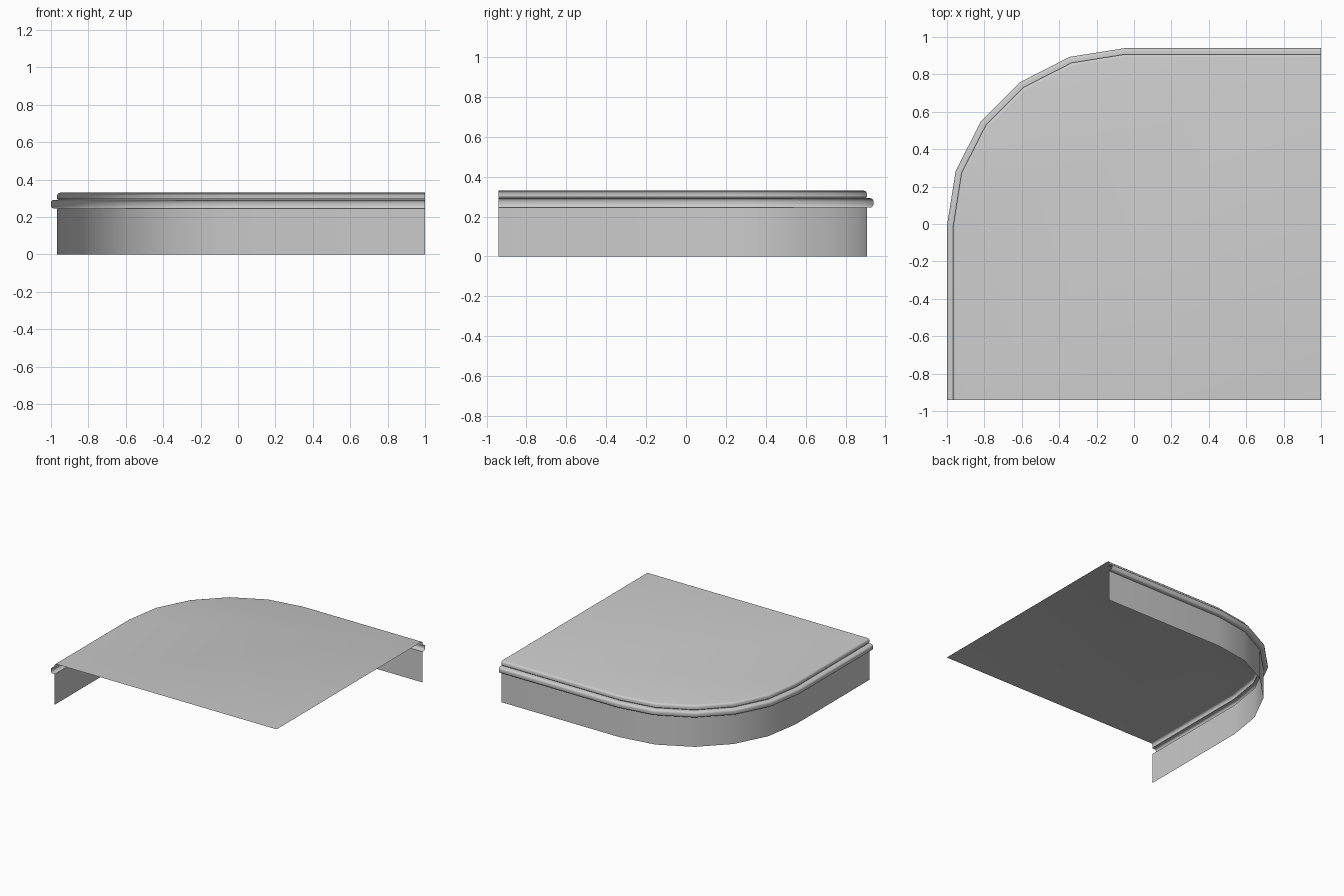
import bpy, bmesh, math

if "Cube" in bpy.data.objects:
    bpy.data.objects.remove(bpy.data.objects["Cube"])

CX, CY, R = -0.05, -0.01, 0.917   # corner centre and wall radius
SEGMENTS = 5
END_X, END_Y = 1.0, -0.94


def path(offset, z):
    """Outline of two straight runs joined by a faceted corner."""
    r = R + offset
    pts = [(CX - r, END_Y, z)]
    for i in range(SEGMENTS + 1):
        a = math.radians(90 * i / SEGMENTS)
        pts.append((CX - r * math.cos(a), CY + r * math.sin(a), z))
    pts.append((END_X, CY + r, z))
    return pts


def finish(bm, name):
    mesh = bpy.data.meshes.new(name)
    bm.to_mesh(mesh)
    bm.free()
    obj = bpy.data.objects.new(name, mesh)
    bpy.context.collection.objects.link(obj)
    bpy.ops.object.select_all(action='DESELECT')
    obj.select_set(True)
    bpy.context.view_layer.objects.active = obj
    bpy.ops.object.shade_smooth_by_angle(angle=math.radians(40))
    return obj


def sweep(name, profile, capped=False):
    bm = bmesh.new()
    rows = [[bm.verts.new(p) for p in path(o, z)] for o, z in profile]
    for low, high in zip(rows, rows[1:]):
        for i in range(len(low) - 1):
            bm.faces.new((low[i + 1], low[i], high[i], high[i + 1]))
    if capped:
        corner = bm.verts.new((END_X, END_Y, profile[-1][1]))
        bm.faces.new([corner] + rows[-1][::-1])
    return finish(bm, name)


def arc(o, z, r, start, end, steps=3):
    return [(o + r * math.cos(math.radians(start + (end - start) * i / steps)),
             z + r * math.sin(math.radians(start + (end - start) * i / steps)))
            for i in range(steps + 1)]


# Plain vertical wall
sweep("wall", [(0, 0), (0, 0.245)])

# Rounded moulding standing out from the wall
sweep("moulding", [(0, 0.245)] + arc(0.017, 0.261, 0.016, -90, 0)
      + arc(0.017, 0.276, 0.016, 0, 90) + [(-0.006, 0.292)])

# Top slab: small groove, rounded lip and flat surface
sweep("top_slab", [(-0.006, 0.292)] + [(0, 0.298)]
      + arc(-0.016, 0.314, 0.016, 0, 90), capped=True)
